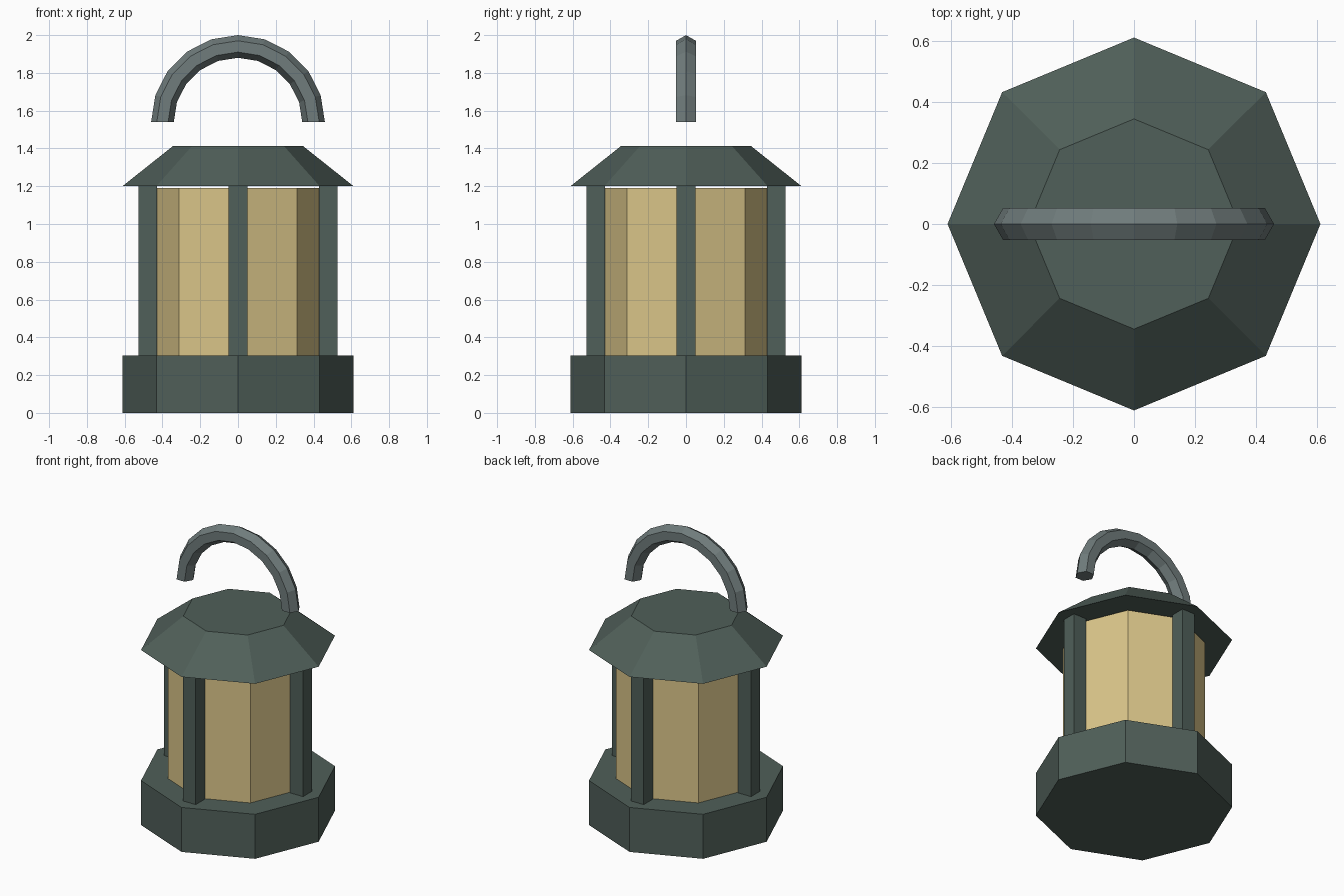
import bpy, bmesh
from math import pi, cos, sin

if "Cube" in bpy.data.objects:
    bpy.data.objects.remove(bpy.data.objects["Cube"])


def material(name, rgb):
    m = bpy.data.materials.new(name)
    m.diffuse_color = (*rgb, 1)
    m.use_nodes = True
    m.node_tree.nodes["Principled BSDF"].inputs["Base Color"].default_value = m.diffuse_color
    return m


FRAME = material("dark_green_metal", (0.08, 0.115, 0.10))
GLASS = material("warm_glass", (0.70, 0.56, 0.25))
STEEL = material("grey_metal", (0.16, 0.20, 0.20))


def finish(name, bm, mat):
    bmesh.ops.recalc_face_normals(bm, faces=bm.faces)
    me = bpy.data.meshes.new(name)
    bm.to_mesh(me)
    bm.free()
    me.materials.append(mat)
    ob = bpy.data.objects.new(name, me)
    bpy.context.collection.objects.link(ob)
    return ob


def loft(name, rings, mat):
    """Skin a list of vertex rings and cap both ends."""
    bm = bmesh.new()
    rows = [[bm.verts.new(p) for p in ring] for ring in rings]
    n = len(rows[0])
    for a, b in zip(rows, rows[1:]):
        for i in range(n):
            j = (i + 1) % n
            bm.faces.new((a[i], a[j], b[j], b[i]))
    bm.faces.new(rows[0])
    bm.faces.new(rows[-1])
    return finish(name, bm, mat)


def octagon(r, z):
    return [(r * cos(i * pi / 4), r * sin(i * pi / 4), z) for i in range(8)]


# Octagonal body: base, glass and sloped roof
loft("base", [octagon(0.612, 0), octagon(0.612, 0.305)], FRAME)
loft("glass", [octagon(0.442, 0.305), octagon(0.442, 1.19)], GLASS)
loft("roof", [octagon(0.612, 1.2), octagon(0.345, 1.412)], FRAME)

# Four square posts on the axes
POST_R, HALF = 0.479, 0.049
for side, dx, dy in (("right", 1, 0), ("back", 0, 1), ("left", -1, 0), ("front", 0, -1)):
    rings = [[(dx * POST_R + sx * HALF, dy * POST_R + sy * HALF, z)
              for sx, sy in ((-1, -1), (1, -1), (1, 1), (-1, 1))]
             for z in (0.305, 1.2)]
    loft(side + "_post", rings, FRAME)

# Half-circle carrying handle with a hexagonal section
ARC_R, TUBE_R, ARC_Z, STEPS = 0.4, 0.06, 1.54, 10
rings = []
for s in range(STEPS + 1):
    t = pi * s / STEPS
    ring = []
    for k in range(6):
        r = ARC_R + TUBE_R * cos(k * pi / 3)
        ring.append((r * cos(t), TUBE_R * sin(k * pi / 3), ARC_Z + r * sin(t)))
    rings.append(ring)
loft("handle", rings, STEEL)
